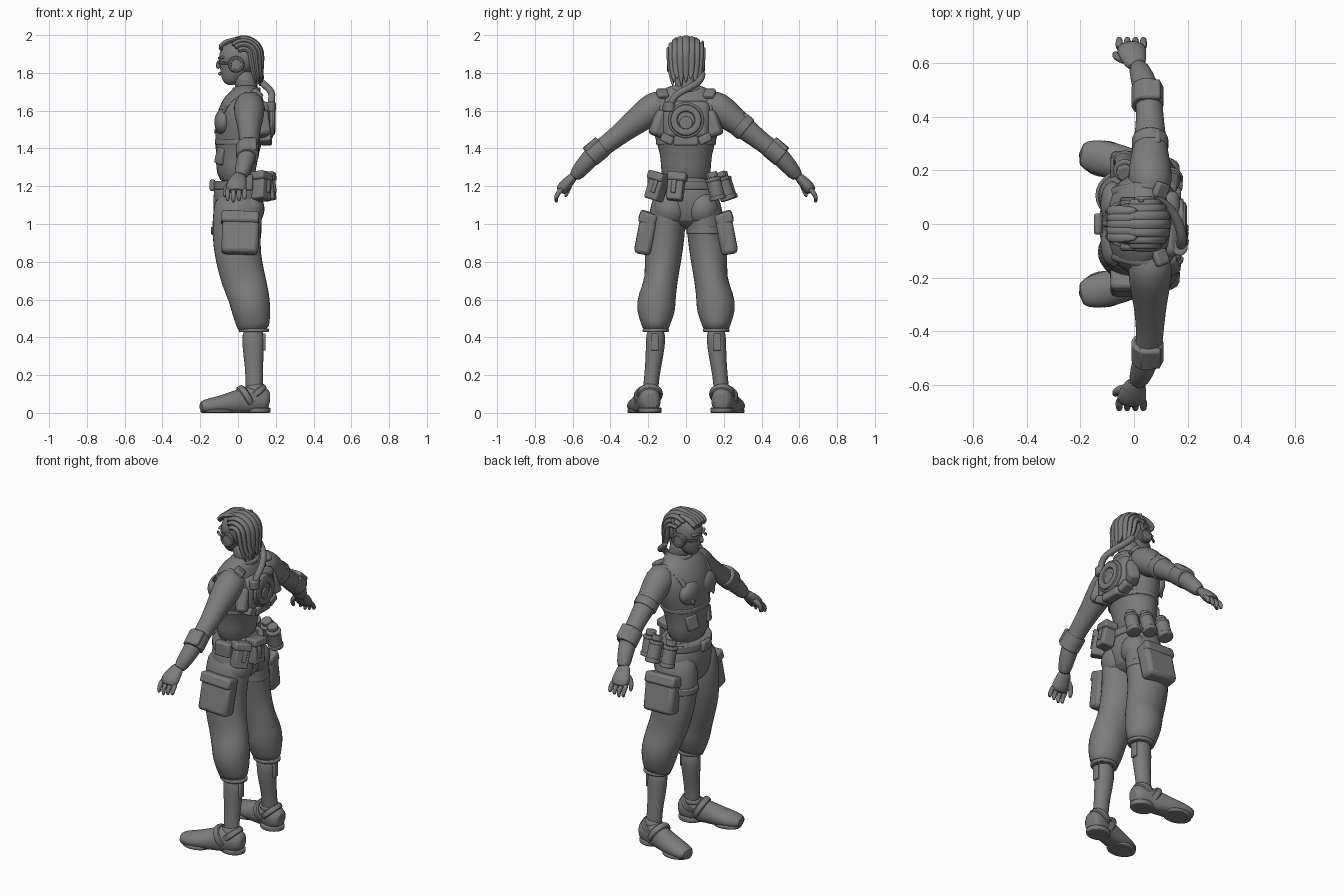
import bpy, bmesh, math
from mathutils import Vector, Matrix, Euler

cube = bpy.data.objects.get("Cube")
if cube:
    bpy.data.objects.remove(cube, do_unlink=True)

grey = bpy.data.materials.new("plain grey")
grey.use_nodes = True
tone = (.2, .2, .2, 1)
grey.diffuse_color = tone
grey.node_tree.nodes["Principled BSDF"].inputs["Base Color"].default_value = tone

LENGTHWISE, SIDEWAYS, UPWARD = Vector((1, 0, 0)), Vector((0, 1, 0)), Vector((0, 0, 1))
FACING = (0, 90, 0)      # turns a disc to face front and back
OUTWARD = (90, 0, 0)     # turns a disc to face the sides


def finish(name, bm, subdivide=False, bevel=0):
    bmesh.ops.recalc_face_normals(bm, faces=bm.faces)
    mesh = bpy.data.meshes.new(name)
    bm.to_mesh(mesh)
    bm.free()
    mesh.materials.append(grey)
    ob = bpy.data.objects.new(name, mesh)
    bpy.context.collection.objects.link(ob)
    if bevel:
        mod = ob.modifiers.new("bevel", "BEVEL")
        mod.width, mod.segments = bevel, 2
    if subdivide:
        ob.modifiers.new("subdivide", "SUBSURF")
    bpy.context.view_layer.objects.active = ob
    ob.select_set(True)
    bpy.ops.object.shade_smooth_by_angle(angle=math.radians(40))
    ob.select_set(False)


def loft(name, rows, side=1, ref=LENGTHWISE, sides=16, flat=1, floor=-1):
    """Skin elliptical rings: x, y, z, radius along ref and optional cross radius."""
    bm = bmesh.new()
    points = [Vector((row[0], row[1] * side, row[2])) for row in rows]
    last = len(rows) - 1
    rings = []
    for i, row in enumerate(rows):
        tangent = (points[min(i + 1, last)] - points[max(i - 1, 0)]).normalized()
        u = (ref - tangent * ref.dot(tangent)).normalized()
        v = tangent.cross(u) * row[-1] * flat
        ring = []
        for k in range(sides):
            angle = math.tau * k / sides
            spot = points[i] + u * row[3] * math.cos(angle) + v * math.sin(angle)
            spot.z = max(spot.z, floor)
            ring.append(bm.verts.new(spot))
        rings.append(ring)
    for low, high in zip(rings, rings[1:]):
        for k in range(sides):
            bm.faces.new((low[k - 1], low[k], high[k], high[k - 1]))
    bm.faces.new(rings[0])
    bm.faces.new(rings[-1])
    finish(name, bm, subdivide=True)


def trunk(name, rows):
    loft(name, [(x, 0, z, deep, wide) for x, z, deep, wide in rows], sides=20)


def placed(loc, rot, size):
    turn = Euler([math.radians(angle) for angle in rot]).to_matrix().to_4x4()
    return Matrix.Translation(loc) @ turn @ Matrix.Diagonal((*size, 1))


def box(name, loc, size, rot=(0, 0, 0), bevel=.01):
    bm = bmesh.new()
    bmesh.ops.create_cube(bm, size=1, matrix=placed(loc, rot, size))
    finish(name, bm, bevel=bevel)


def disc(name, loc, radius, depth, rot=(0, 0, 0), stretch=1):
    """Bevelled cylinder; stretch widens it along its own second axis."""
    bm = bmesh.new()
    bmesh.ops.create_cone(bm, cap_ends=True, segments=28, radius1=radius, radius2=radius,
                          depth=depth, matrix=placed(loc, rot, (1, stretch, 1)))
    finish(name, bm, bevel=.006)


def ball(name, loc, size):
    bm = bmesh.new()
    bmesh.ops.create_uvsphere(bm, u_segments=24, v_segments=16, radius=1,
                              matrix=placed(loc, (0, 0, 0), size))
    finish(name, bm)


def hoop(name, loc, radius, thick, rot, tall=1):
    bm = bmesh.new()
    matrix = placed(loc, rot, (1, 1, 1))
    rings = []
    for i in range(24):
        turn = matrix @ Matrix.Rotation(math.tau * i / 24, 4, "Z")
        angles = [math.tau * k / 8 for k in range(8)]
        rings.append([bm.verts.new(turn @ Vector((radius + thick * math.cos(a), 0, thick * tall * math.sin(a))))
                      for a in angles])
    for i, ring in enumerate(rings):
        for k in range(8):
            bm.faces.new((rings[i - 1][k - 1], ring[k - 1], ring[k], rings[i - 1][k]))
    finish(name, bm)


# Trunk, hips and neck
trunk("torso", [(-.01, 1.2, .1, .14), (-.01, 1.33, .11, .13), (0, 1.41, .12, .15), (.01, 1.5, .135, .18),
                (.02, 1.59, .13, .2), (.04, 1.66, .11, .18), (.05, 1.71, .07, .13), (.05, 1.74, .05, .07)])
trunk("pelvis", [(0, .97, .07, .06), (-.01, 1.01, .12, .15), (0, 1.1, .135, .19), (0, 1.18, .13, .17),
                 (-.01, 1.25, .11, .14)])
trunk("neck", [(.06, 1.68, .06, .06), (.04, 1.75, .06, .06), (.02, 1.82, .06, .06)])
disc("belt", (0, 0, 1.205), .132, .045, stretch=1.27)
box("belt_buckle", (-.135, 0, 1.205), (.03, .08, .06))

# Vest, straps and abdominal plates
disc("vest_hem", (.005, 0, 1.435), .128, .03, stretch=1.25)
disc("neckline", (.045, 0, 1.71), .075, .025, stretch=1.25)
for side in (1, -1):
    ball("chest_muscle", (-.08, side * .075, 1.54), (.045, .085, .07))
    ball("buttock", (.065, side * .085, 1.08), (.075, .085, .09))
    strap = []
    for i in range(7):
        angle = math.pi * i / 6
        rise = math.sin(angle)
        strap.append((.01 - .135 * math.cos(angle) + .04 * rise, .09 + .05 * rise, 1.47 + .23 * rise, .022, .012))
    loft("shoulder_strap", strap, side, ref=SIDEWAYS, sides=8)
    box("strap_fitting", (.1, side * .125, 1.69), (.06, .06, .03), (0, 40, side * -20))
    box("rib_plate", (-.09, side * .075, 1.36), (.04, .07, .09), (side * -12, 8, side * -25))

# Back pack with its central ring and side lobes
box("back_plate", (.135, 0, 1.55), (.07, .25, .2), bevel=.03)
disc("ring_base", (.17, 0, 1.55), .095, .03, FACING)
hoop("pack_ring", (.18, 0, 1.55), .064, .022, FACING, tall=.8)
disc("ring_core", (.18, 0, 1.535), .035, .02, FACING)
box("pack_foot", (.15, 0, 1.44), (.06, .13, .05))
for side in (1, -1):
    box("pack_lobe", (.125, side * .135, 1.53), (.07, .09, .14), (side * 20, 0, side * -25), bevel=.02)
    box("pack_clip", (.145, side * .1, 1.45), (.06, .07, .045), (side * 25, 0, 0))

# Head and face
ball("skull", (0, 0, 1.88), (.1, .08, .1))
trunk("jaw", [(-.07, 1.745, .02, .02), (-.05, 1.765, .05, .045), (-.03, 1.8, .075, .062),
              (-.01, 1.85, .09, .075), (0, 1.9, .09, .075)])
loft("nose", [(-.095, 0, 1.87, .01), (-.11, 0, 1.84, .015), (-.1, 0, 1.82, .01)], sides=8)
loft("lips", [(-.096, y, 1.795, .01) for y in (-.02, 0, .02)], ref=UPWARD, sides=8)
for side in (1, -1):
    box("brow", (-.09, side * .035, 1.88), (.02, .05, .014), (side * 6, 0, side * -18), bevel=.005)
    disc("ear_cup", (-.01, side * .08, 1.845), .042, .03, OUTWARD)
    hoop("ear_rim", (-.01, side * .09, 1.845), .034, .01, OUTWARD)
    loft("eye_arm", [(-.03, .085, 1.85, .007), (-.08, .072, 1.85, .007), (-.11, .04, 1.855, .01)],
         side, ref=UPWARD, sides=8)
box("ear_aerial", (.02, .088, 1.92), (.02, .012, .1), (0, 10, 0), bevel=.004)

# Hair: a cap, locks swept over the skull to the nape, and a front tuft
ball("hair_cap", (.03, 0, 1.89), (.095, .086, .1))
for lock in range(9):
    spread = math.radians((lock - 4) * 20)
    across, middle = math.sin(spread), math.cos(spread)
    lift = .025 + .075 * middle
    uneven = .02 * (lock % 3)
    path = []
    for i in range(6):
        angle = math.radians(140 - 28 * i)
        path.append((.03 + lift * math.cos(angle), .085 * across, 1.89 + lift * math.sin(angle), .022, .015))
    path.append((.07 + .05 * middle, .08 * across, 1.8, .02, .015))
    path.append((.1 + .02 * middle + uneven / 2, .07 * across, 1.725 + uneven, .004))
    loft("hair_lock", path, ref=SIDEWAYS, sides=8)
for lock in range(5):
    y = (lock - 2) * .025
    loft("front_lock", [(-.085, y * .8, 1.915, .01), (-.1, y, 1.94, .02, .016), (-.06, y, 1.97, .024, .016),
                        (.02, y, 1.985, .012, .008)], ref=SIDEWAYS, sides=8)

# Hose from the head to the pack
loft("air_hose", [(.07, .09, 1.81, .02), (.11, .08, 1.76, .02), (.15, .04, 1.73, .02), (.18, -.03, 1.7, .02),
                  (.18, -.07, 1.67, .02), (.17, -.09, 1.6, .02)], ref=UPWARD, sides=10)
disc("hose_collar", (.17, -.088, 1.62), .03, .05)

# Arms, cuffs and hands
for side in (1, -1):
    loft("arm", [(.06, .09, 1.65, .07), (.06, .17, 1.62, .088), (.06, .24, 1.56, .075), (.06, .32, 1.5, .06),
                 (.06, .42, 1.42, .05), (.05, .49, 1.37, .052), (.03, .55, 1.3, .045), (.01, .6, 1.24, .035)], side)
    disc("elbow_cuff", (.05, side * .475, 1.385), .06, .09, (side * 50, 0, 0))
    box("cuff_plate", (.06, side * .5, 1.42), (.08, .09, .03), (side * -42, 0, 0))
    loft("palm", [(.01, .58, 1.27, .035), (0, .615, 1.23, .047), (-.01, .645, 1.2, .058), (-.01, .668, 1.165, .05)],
         side, flat=.6)
    for finger in range(4):
        x = -.055 + finger * .03
        tip = 1.11 + .01 * abs(finger - 1)
        loft("finger", [(x, .65, 1.19, .015), (x, .677, 1.165, .015), (x, .69, 1.14, .013), (x, .685, tip, .008)],
             side, sides=8)
    loft("thumb", [(-.02, .61, 1.23, .02), (-.06, .62, 1.2, .018), (-.07, .63, 1.17, .015), (-.07, .64, 1.14, .008)],
         side, sides=8)
disc("arm_band", (.06, .3, 1.515), .068, .05, (50, 0, 0))
box("arm_badge", (.065, .325, 1.56), (.07, .07, .025), (-40, 0, 0))

# Legs, boots and cargo pockets
for side in (1, -1):
    loft("trouser_leg", [(0, .09, 1.17, .12, .08), (0, .098, 1.06, .135, .1), (-.01, .105, .95, .132, .102),
                         (0, .123, .82, .124, .102), (.03, .13, .7, .12, .086), (.06, .155, .61, .11, .103),
                         (.07, .16, .54, .106, .106), (.08, .16, .47, .09, .078), (.085, .16, .43, .083, .068)], side)
    disc("trouser_cuff", (.084, side * .16, .437), .08, .02, stretch=.87)
    loft("shin", [(.08, .16, .46, .06), (.08, .16, .36, .06), (.085, .175, .24, .048), (.085, .185, .16, .046),
                  (.09, .19, .07, .05)], side, flat=.88)
    box("calf_tab", (.138, side * .165, .375), (.016, .04, .09), bevel=.005)
    loft("boot", [(.17, .185, .06, .04, .05), (.14, .187, .065, .06, .075), (.07, .2, .07, .06, .08),
                  (0, .217, .055, .06, .07), (-.08, .237, .042, .07, .053), (-.15, .253, .035, .066, .043),
                  (-.207, .262, .03, .045, .032)], side, ref=SIDEWAYS, floor=0)
    loft("boot_collar", [(.09, .19, .1, .07), (.09, .19, .13, .06), (.085, .187, .155, .05)], side, flat=.8)
    disc("sole", (-.11, side * .243, .01), .088, .02, stretch=.77)
    disc("heel", (.1, side * .19, .014), .072, .028, stretch=.85)
    hoop("instep_strap", (.04, side * .205, .08), .062, .011, (0, 60, side * -12), tall=1.8)
    hoop("heel_strap", (.095, side * .19, .1), .058, .01, (0, -42, 0), tall=1.8)
    box("cargo_pocket", (.012, side * .215, .935), (.195, .09, .19), (side * 11, 2, 0), bevel=.022)
    box("pocket_flap", (.012, side * .202, 1.03), (.2, .095, .065), (side * 18, 2, 0), bevel=.015)
disc("thigh_strap", (-.01, .107, .965), .134, .04, stretch=.78)

# Belt pouches
for x, y, turn, tilt in ((.155, -.055, -8, -5), (.125, -.155, -35, -14)):
    rot = (tilt, -8, turn)
    box("pouch", (x, y, 1.19), (.075, .085, .13), rot)
    box("pouch_flap", (x, y + .01, 1.25), (.085, .1, .045), rot)
    box("pouch_tab", (x + .035, y - .01, 1.2), (.02, .025, .07), rot, bevel=.005)
box("hip_box", (.03, -.18, 1.22), (.1, .045, .085))

# Belt canisters
for x, y, lean in ((.14, .155, 14), (.07, .205, 20), (-.035, .215, 18)):
    for part, height, radius, depth in (("body", 0, .039, .1), ("foot", -.05, .043, .025),
                                        ("shoulder", .045, .042, .02), ("cap", .07, .03, .03)):
        out = y - height * math.tan(math.radians(lean))
        disc("canister_" + part, (x, out, 1.19 + height), radius, depth, (lean, 0, 0))
